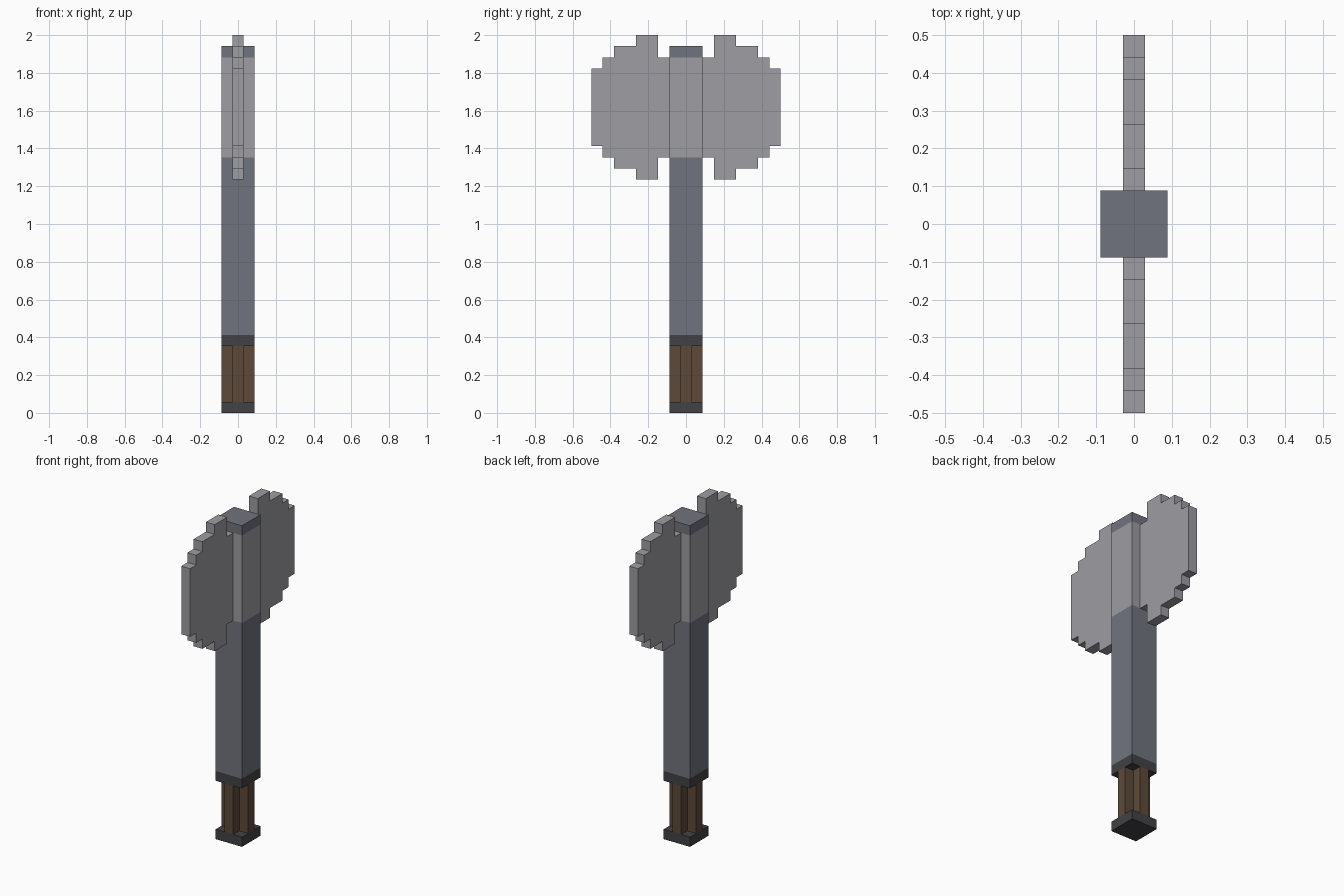
import bpy, bmesh
from mathutils import Vector

U = 1 / 17          # one block of the model's grid

cube = bpy.data.objects.get("Cube")
if cube:
    bpy.data.objects.remove(cube, do_unlink=True)


def material(name, *srgb):
    """Flat material from 0-255 screen values, stored as linear."""
    color = [((c / 255 + 0.055) / 1.055) ** 2.4 for c in srgb] + [1]
    mat = bpy.data.materials.new(name)
    mat.use_nodes = True
    mat.diffuse_color = color
    bsdf = mat.node_tree.nodes["Principled BSDF"]
    bsdf.inputs["Base Color"].default_value = color
    bsdf.inputs["Roughness"].default_value = 0.8
    return mat


steel = material("light steel", 158, 158, 163)
iron = material("blue grey iron", 113, 116, 126)
dark = material("dark metal", 66, 66, 70)
leather = material("brown leather", 92, 74, 58)


def prism(name, outline, push, mat):
    """Extrude a closed outline of grid points along a grid vector."""
    bm = bmesh.new()
    face = bm.faces.new([bm.verts.new(Vector(p) * U) for p in outline])
    grown = bmesh.ops.extrude_face_region(bm, geom=[face], use_keep_orig=True)
    moved = [g for g in grown["geom"] if isinstance(g, bmesh.types.BMVert)]
    bmesh.ops.translate(bm, verts=moved, vec=Vector(push) * U)
    bmesh.ops.recalc_face_normals(bm, faces=bm.faces)
    mesh = bpy.data.meshes.new(name)
    bm.to_mesh(mesh)
    bm.free()
    mesh.materials.append(mat)
    obj = bpy.data.objects.new(name, mesh)
    bpy.context.collection.objects.link(obj)
    return obj


# Square handle sections, from the foot up: name, bottom, top, material
H = 1.5
square = [(-H, -H), (H, -H), (H, H), (-H, H)]
for name, low, high, mat in [("pommel", 0, 1, dark), ("collar", 6, 7, dark),
                             ("shaft", 7, 23, iron), ("head_socket", 23, 32, steel),
                             ("top_cap", 32, 33, iron)]:
    prism(name, [(x, y, low) for x, y in square], (0, 0, high - low), mat)

# Grip with a plus-shaped section: one notched corner turned four times
T = 0.5
plus, corner = [], [(H, -T), (H, T), (T, T)]
for _ in range(4):
    plus += corner
    corner = [(-y, x) for x, y in corner]
prism("grip", [(x, y, 1) for x, y in plus], (0, 0, 5), leather)

# Stepped blade: columns of (inner, outer, bottom, top), mirrored front to back
columns = [(1.5, 2.5, 23, 32), (2.5, 4.5, 21, 34), (4.5, 6.5, 22, 33),
           (6.5, 7.5, 23, 32), (7.5, 8.5, 24, 31)]
lower = [(-T, y, c[2]) for c in columns for y in c[:2]]
upper = [(-T, y, c[3]) for c in columns for y in c[:2]]
blades = prism("axe_blades", lower + upper[::-1], (2 * T, 0, 0), steel)
mirror = blades.modifiers.new("front_blade", 'MIRROR')
mirror.use_axis = (False, True, False)
